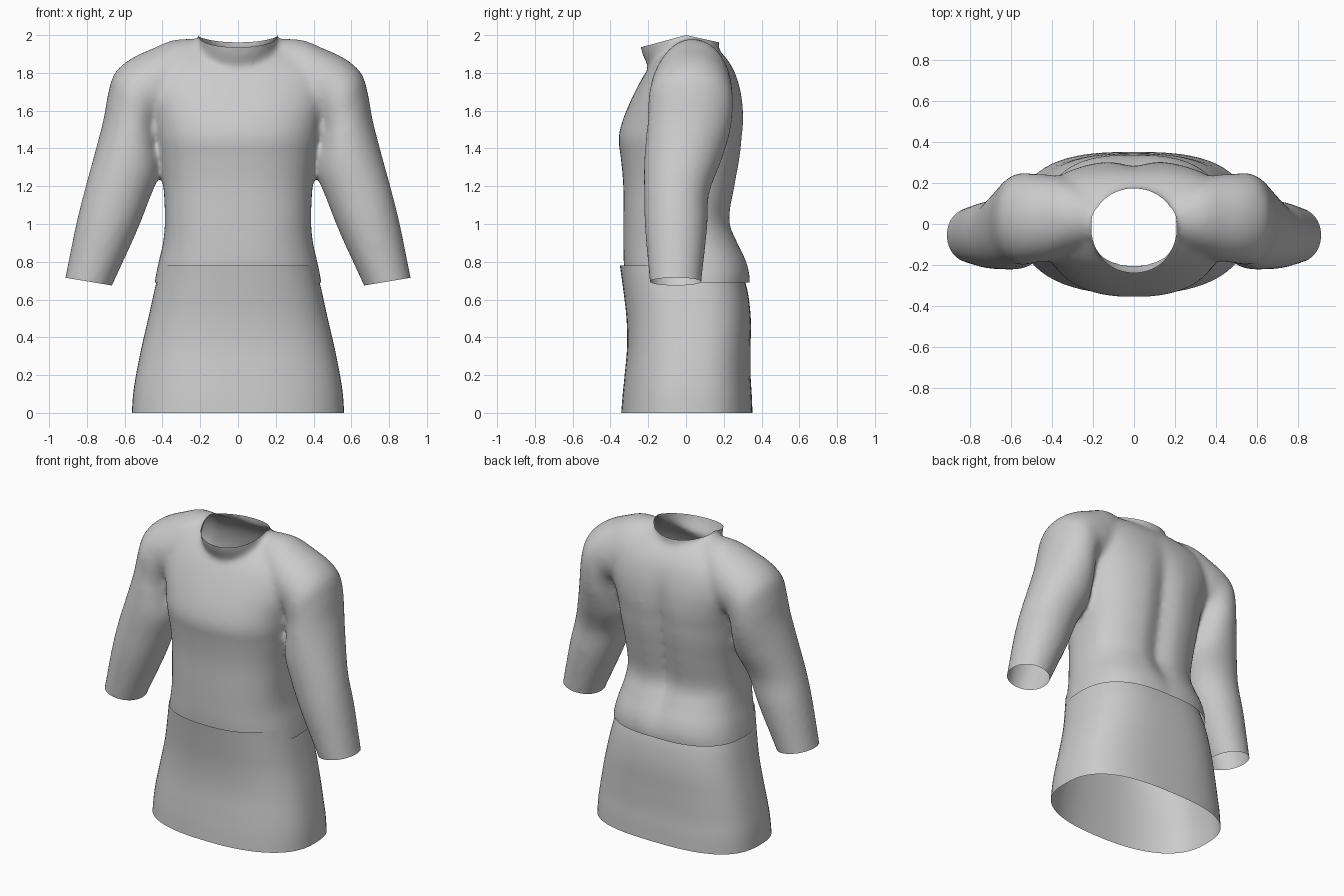
import bpy, bmesh, math
from mathutils import Vector

if "Cube" in bpy.data.objects:
    bpy.data.objects.remove(bpy.data.objects["Cube"])

cloth = bpy.data.materials.new("grey cloth")
cloth.diffuse_color = (0.6, 0.6, 0.6, 1)
cloth.use_nodes = True
cloth.node_tree.nodes["Principled BSDF"].inputs["Base Color"].default_value = cloth.diffuse_color
SIDES = 64


def smooth_rows(rows, steps=4):
    """Catmull-Rom interpolation between the rows of a section table."""
    out = []
    for i in range(len(rows) - 1):
        p = [rows[max(i - 1, 0)], rows[i], rows[i + 1], rows[min(i + 2, len(rows) - 1)]]
        for s in range(steps):
            t = s / steps
            out.append([0.5 * (2 * b + (c - a) * t + (2 * a - 5 * b + 4 * c - d) * t * t
                               + (3 * b - a - 3 * c + d) * t ** 3) for a, b, c, d in zip(*p)])
    return out + [list(rows[-1])]


def oval(front, back):
    """Unit superellipse points, with separate squareness for front and back."""
    for k in range(SIDES):
        a = 2 * math.pi * k / SIDES
        c, s = math.cos(a), math.sin(a)
        n = back if s > 0 else front
        yield (math.copysign(abs(c) ** (2 / n), c), math.copysign(abs(s) ** (2 / n), s))


def loft(bm, rings, capped=True):
    loops = [[bm.verts.new(p) for p in r] for r in rings]
    for a, b in zip(loops, loops[1:]):
        for k in range(SIDES):
            j = (k + 1) % SIDES
            bm.faces.new((a[k], a[j], b[j], b[k]))
    if capped:
        bm.faces.new(loops[0][::-1])
        bm.faces.new(loops[-1])


def level_rings(rows, front, back, groove=0.0):
    """Rows are height, half width, front y, back y."""
    rings = []
    for z, w, f, b in smooth_rows(rows):
        ring = []
        for u, v in oval(front, back):
            x, y = u * w, (f + b) / 2 + v * (b - f) / 2
            if v > 0:  # hollow along the spine
                y -= groove * math.exp(-(x / 0.07) ** 2) * math.exp(-((z - 1.25) / 0.45) ** 4)
            ring.append((x, y, z))
        rings.append(ring)
    return rings


def sleeve_rings(rows, side):
    """Rows are outer x, z, inner x, z, front y, back y."""
    return [[(side * ((ox + ix) / 2 + u * (ox - ix) / 2), (f + b) / 2 + v * (b - f) / 2,
              (oz + iz) / 2 + u * (oz - iz) / 2) for u, v in oval(2.05, 2.05)]
            for ox, oz, ix, iz, f, b in smooth_rows(rows)]


def make_object(name, bm):
    bmesh.ops.recalc_face_normals(bm, faces=bm.faces)
    me = bpy.data.meshes.new(name)
    bm.to_mesh(me)
    bm.free()
    me.materials.append(cloth)
    ob = bpy.data.objects.new(name, me)
    bpy.context.collection.objects.link(ob)
    return ob


def cut(bm, point, normal, region):
    """Slice off everything beyond a plane, inside a region only."""
    point, normal = Vector(point), Vector(normal)
    faces = [f for f in bm.faces if region(f.calc_center_median())]
    geom = faces + list({e for f in faces for e in f.edges}) + list({v for f in faces for v in f.verts})
    bmesh.ops.bisect_plane(bm, geom=geom, plane_co=point, plane_no=normal)
    gone = []
    for f in bm.faces:
        c = f.calc_center_median()
        if region(c) and (c - point).dot(normal) > 0:
            gone.append(f)
    bmesh.ops.delete(bm, geom=gone, context='FACES')


TORSO = [(0.55, .46, -.31, .31), (0.7, .44, -.322, .34), (0.8, .42, -.33, .325), (0.9, .397, -.332, .28),
         (1.02, .387, -.332, .237), (1.2, .395, -.332, .265), (1.35, .415, -.345, .292), (1.45, .43, -.357, .302),
         (1.55, .45, -.335, .31), (1.68, .49, -.28, .298), (1.8, .49, -.215, .262),
         (1.88, .42, -.15, .212), (1.94, .29, -.085, .15)]
COLLAR = [(1.72, .15, -.16, .13), (1.83, .18, -.2, .16), (1.93, .2, -.24, .175), (2.08, .21, -.255, .17)]
SLEEVE = [(.12, 1.975, .12, 1.6, -.1, .15), (.32, 1.978, .3, 1.55, -.15, .22), (.45, 1.93, .37, 1.53, -.18, .24),
          (.57, 1.873, .41, 1.53, -.19, .245), (.655, 1.795, .42, 1.5, -.2, .25), (.69, 1.68, .42, 1.46, -.2, .245),
          (.713, 1.55, .415, 1.4, -.21, .23), (.757, 1.38, .412, 1.28, -.222, .185), (.812, 1.18, .465, 1.14, -.222, .122),
          (.857, 1.0, .54, .95, -.217, .112), (.914, .72, .666, .675, -.192, .082), (.96, .5, .76, .46, -.17, .06)]
SKIRT = [(0, .562, -.343, .352), (.1, .555, -.335, .348), (.2, .54, -.325, .342), (.35, .51, -.312, .342),
         (.5, .475, -.315, .343), (.65, .442, -.332, .325), (.78, .41, -.35, .285)]

# Shirt: torso, collar and sleeves fused into one skin
bm = bmesh.new()
loft(bm, level_rings(TORSO, 2.4, 2.6, 0.04))
loft(bm, level_rings(COLLAR, 2.1, 2.1))
for side in (-1, 1):
    loft(bm, sleeve_rings(SLEEVE, side))
shirt = make_object("shirt", bm)
fuse = shirt.modifiers.new("fuse", 'REMESH')
fuse.mode = 'VOXEL'
fuse.voxel_size = 0.016
relax = shirt.modifiers.new("relax", 'SMOOTH')
relax.factor = 0.5
relax.iterations = 14
bpy.context.view_layer.objects.active = shirt
for name in ("fuse", "relax"):
    bpy.ops.object.modifier_apply(modifier=name)

# Open the waist, cuffs and neckline
bm = bmesh.new()
bm.from_mesh(shirt.data)
cut(bm, (0, 0, .69), (0, 0, -1), lambda c: abs(c.x) < .53 and c.z < .8)
for side in (-1, 1):
    cut(bm, (side * .91, 0, .715), (side * .04, 0, -.24), lambda c: c.x * side > .55 and c.z < .9)
cut(bm, (0, 0, 2.0), (0, -.27, 1), lambda c: abs(c.x) < .27 and c.y < .01 and c.z > 1.9)
cut(bm, (0, 0, 2.0), (0, .22, 1), lambda c: abs(c.x) < .27 and c.y >= -.01 and c.z > 1.9)
bm.to_mesh(shirt.data)
bm.free()
shirt.data.materials.clear()
shirt.data.materials.append(cloth)

# Skirt: open flared tube overlapping the shirt hem
bm = bmesh.new()
loft(bm, level_rings(SKIRT, 2.4, 2.75), capped=False)
skirt = make_object("skirt", bm)

for ob in (shirt, skirt):
    for p in ob.data.polygons:
        p.use_smooth = True
        p.material_index = 0
